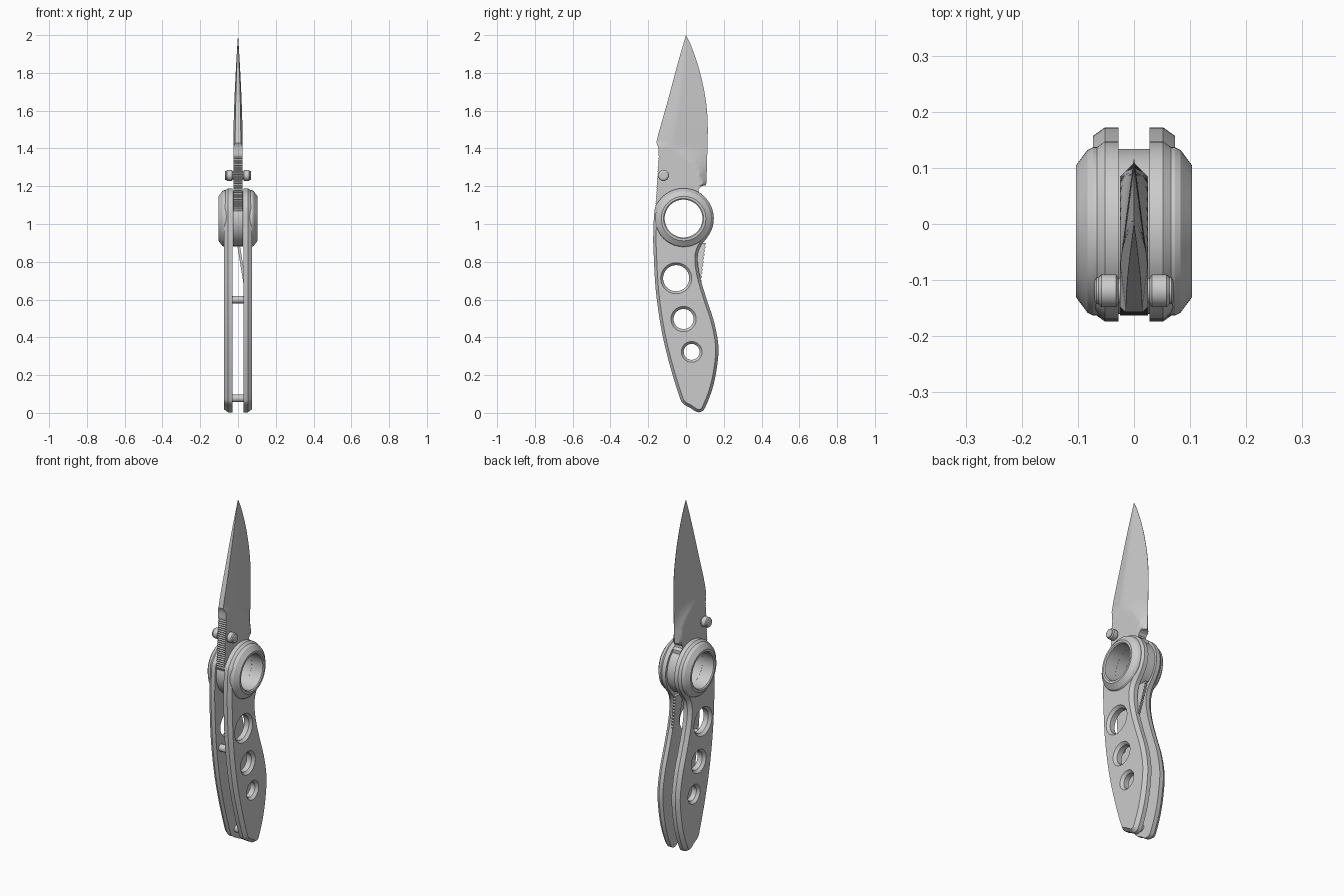
import bpy, bmesh, math
from mathutils import Vector

if "Cube" in bpy.data.objects:
    bpy.data.objects.remove(bpy.data.objects["Cube"])

PIVOT = (-0.013, 1.029)


def finish(name, bm, mirror=False, cutters=()):
    bmesh.ops.remove_doubles(bm, verts=bm.verts, dist=1e-5)
    bmesh.ops.recalc_face_normals(bm, faces=bm.faces)
    me = bpy.data.meshes.new(name)
    bm.to_mesh(me)
    bm.free()
    ob = bpy.data.objects.new(name, me)
    bpy.context.collection.objects.link(ob)
    bpy.ops.object.select_all(action='DESELECT')
    bpy.context.view_layer.objects.active = ob
    ob.select_set(True)
    for c in cutters:
        m = ob.modifiers.new("cut", 'BOOLEAN')
        m.object, m.operation, m.solver = c, 'DIFFERENCE', 'EXACT'
        bpy.ops.object.modifier_apply(modifier=m.name)
    if mirror:
        m = ob.modifiers.new("mirror", 'MIRROR')
        m.use_mirror_merge = False
        bpy.ops.object.modifier_apply(modifier=m.name)
    bpy.ops.object.shade_smooth_by_angle(angle=math.radians(25))
    for c in cutters:
        bpy.data.objects.remove(c)
    return ob


def skin(bm, loops, wrap_rows=False, cap_start=False, cap_end=False):
    rows = [[bm.verts.new(p) for p in loop] for loop in loops]
    n = len(rows[0])
    pairs = list(zip(rows, rows[1:]))
    if wrap_rows:
        pairs.append((rows[-1], rows[0]))
    for a, b in pairs:
        for i in range(n):
            j = (i + 1) % n
            bm.faces.new((a[i], a[j], b[j], b[i]))
    if cap_start:
        bm.faces.new(rows[0][::-1])
    if cap_end:
        bm.faces.new(rows[-1])


def lathe(name, profile, y, z, mirror=False, seg=64):
    """Turn (x, radius) points about an axis parallel to x."""
    solid = profile[0][1] == 0
    pts = profile[1:-1] if solid else profile
    bm = bmesh.new()
    loops = [[(x, y + r * math.cos(2 * math.pi * i / seg),
               z + r * math.sin(2 * math.pi * i / seg)) for i in range(seg)]
             for x, r in pts]
    skin(bm, loops, not solid, solid, solid)
    return finish(name, bm, mirror)


def spline(pts, steps, closed=True):
    """Catmull-Rom through 2D points."""
    n, out = len(pts), []
    P = [Vector(p) for p in pts]
    at = (lambda i: P[i % n]) if closed else (lambda i: P[max(0, min(n - 1, i))])
    for i in range(n if closed else n - 1):
        a, b, c, d = (at(i + k) for k in (-1, 0, 1, 2))
        for s in range(steps):
            t = s / steps
            out.append(0.5 * (2 * b + (c - a) * t + (2 * a - 5 * b + 4 * c - d) * t * t
                              + (3 * b - a - 3 * c + d) * t ** 3))
    if not closed:
        out.append(P[-1])
    return out


def interp(poly, z):
    for (y0, z0), (y1, z1) in zip(poly, poly[1:]):
        if z0 <= z <= z1:
            return y0 + (y1 - y0) * (z - z0) / max(z1 - z0, 1e-9)
    return poly[0][0] if z < poly[0][1] else poly[-1][0]


def cutter(y, z, r_in, r_out):
    k = (r_out - r_in) / 0.015
    ob = lathe("hole_cutter", [(0, 0), (0, r_in), (0.058, r_in), (0.088, r_in + 0.03 * k),
                               (0.088, 0)], y, z)
    ob.hide_render = True
    return ob


# handle scales: curved outline, outer chamfer, three countersunk holes
arc = [(PIVOT[0] + 0.16 * math.cos(math.radians(a)), PIVOT[1] + 0.16 * math.sin(math.radians(a)))
       for a in range(-35, 181, 18)]
outline = spline(arc + [
    (-0.173, 0.95), (-0.172, 0.865), (-0.160, 0.65), (-0.130, 0.44), (-0.087, 0.257),
    (-0.036, 0.09), (-0.016, 0.05), (0.020, 0.028), (0.055, 0.006), (0.080, 0.006),
    (0.102, 0.03), (0.142, 0.135), (0.166, 0.257), (0.171, 0.36), (0.149, 0.48),
    (0.110, 0.60), (0.078, 0.706), (0.062, 0.80), (0.072, 0.87)], 6)


def inset(loop, d):
    out = []
    for i, p in enumerate(loop):
        t = (loop[(i + 1) % len(loop)] - loop[i - 1]).normalized()
        out.append(p + Vector((-t.y, t.x)) * d)
    return out


bm = bmesh.new()
skin(bm, [[(x, p.x, p.y) for p in inset(outline, d)]
          for x, d in ((0.028, 0), (0.052, 0), (0.073, 0.015))], False, True, True)
holes = [cutter(-0.052, 0.713, 0.069, 0.082), cutter(-0.013, 0.497, 0.053, 0.067),
         cutter(0.030, 0.323, 0.042, 0.055), cutter(*PIVOT, 0.12, 0.12)]
finish("handle_scales", bm, True, holes)

# hollow pivot: raised collars and centre hub
lathe("pivot_collars", [(0.028, 0.1), (0.028, 0.15), (0.073, 0.15), (0.083, 0.145),
                        (0.103, 0.118), (0.103, 0.106), (0.098, 0.1)], *PIVOT, mirror=True)
lathe("pivot_hub", [(-0.0275, 0.1), (-0.0275, 0.147), (0.0275, 0.147), (0.0275, 0.1)], *PIVOT)

# spacer pins between the scales
for name, y, z in (("middle_pin", -0.118, 0.60), ("end_pin", 0.025, 0.077)):
    lathe(name, [(-0.04, 0), (-0.04, 0.02), (0.04, 0.02), (0.04, 0)], y, z, seg=24)

# thumb studs
lathe("thumb_studs", [(0.015, 0), (0.015, 0.022), (0.028, 0.022), (0.032, 0.029), (0.058, 0.029),
                      (0.063, 0.024), (0.067, 0.024), (0.070, 0.018), (0.070, 0)],
      -0.119, 1.257, mirror=True, seg=32)

# blade: rows from tang to tip, with notched spine and ground edge
TANG = 1.06
teeth = []
for i in range(23):
    z = 1.085 + i * 0.012
    y = -0.163 + (z - 1.085) * 0.06
    teeth += [(y, z), (y + 0.005, z + 0.006)]
spine = [(-0.150, TANG)] + teeth + [(-0.146, 1.365), (-0.145, 1.39), (-0.148, 1.41), (-0.157, 1.43)] \
    + [tuple(p) for p in spline([(-0.157, 1.43), (-0.140, 1.50), (-0.100, 1.64),
                                 (-0.045, 1.845), (0, 2)], 6, False)][1:]
edge = [(0.085, TANG), (0.085, 1.158), (0.068, 1.168), (0.066, 1.18), (0.072, 1.192),
        (0.085, 1.201), (0.106, 1.206)] \
    + [tuple(p) for p in spline([(0.108, 1.22), (0.112, 1.35), (0.115, 1.526), (0.104, 1.66),
                                 (0.073, 1.807), (0.031, 1.934), (0, 2)], 6, False)]
zs = sorted({round(p[1], 4) for p in spine + edge})


def half_width(y, z, s, e):
    u = max(0, (z - 1.43) / 0.57)
    h = 0.025 * (1 - u ** 1.6)
    w = h
    if z > 1.415:                                  # swedge along the spine
        v = (y - s) / max(e - s, 1e-6)
        w = min(w, h * (0.6 + 0.4 * v / 0.3))
    if z > 1.204:                                  # main grind
        slope = 0.13 + 0.9 * (max(0, 1.42 - z) / 0.2) ** 2
        w = min(w, 0.0006 + (e - y) * slope)
    return max(w, 0.0004)


rows, N = [], 14
for z in zs:
    s, e = interp(spine, z), interp(edge, z)
    side = []
    for j in range(N + 1):
        y = s + (e - s) * j / N
        side.append((half_width(y, z, s, e), y))
    if z >= 2:
        side = [(0, 0)] * (N + 1)
    rows.append([(w, y, z) for w, y in side] + [(-w, y, z) for w, y in side[::-1]])
bm = bmesh.new()
skin(bm, rows, False, True, True)
bore = lathe("bore_cutter", [(-0.1, 0), (-0.1, 0.11), (0.1, 0.11), (0.1, 0)], *PIVOT)
bore.hide_render = True
finish("blade", bm, False, [bore])

# lock spring: leaning leaf with a serrated thumb edge
rows = []
for i in range(33):
    t = i / 32
    z = 0.69 + 0.21 * t
    x = 0.034 - 0.034 * t
    y1 = 0.080 + 0.026 * t - (0.007 if i % 3 == 0 else 0)
    y0 = 0.03
    rows.append([(x - 0.006, y0, z), (x - 0.006, y1, z), (x + 0.008, y1, z), (x + 0.008, y0, z)])
bm = bmesh.new()
skin(bm, rows, False, True, True)
finish("lock_spring", bm)
